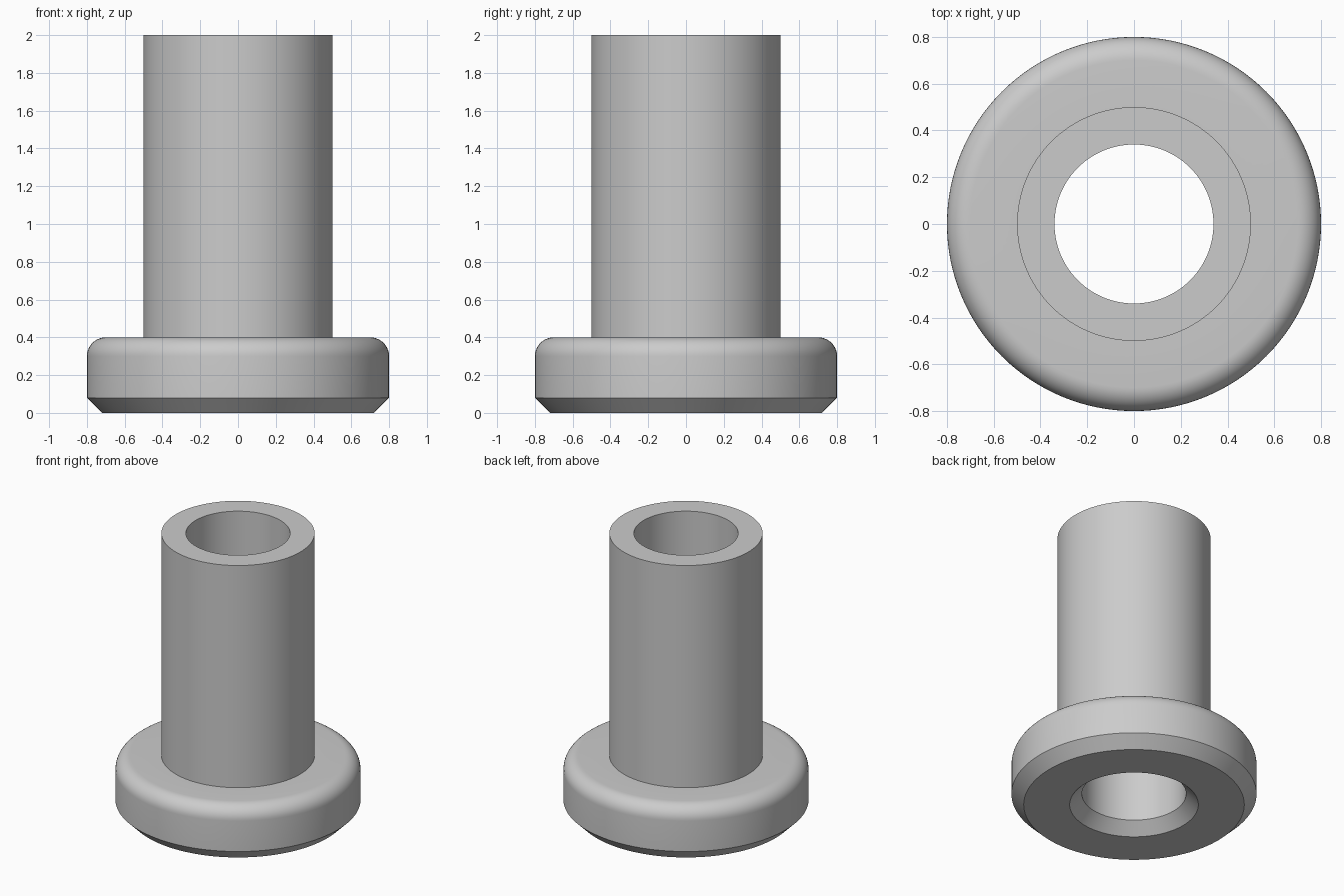
import bpy
import bmesh
from math import cos, sin, pi, radians

SEGMENTS = 128
BORE, TUBE, FLANGE = 0.34, 0.5, 0.8
FLANGE_TOP, HEIGHT = 0.4, 2.0
CHAMFER, FILLET = 0.08, 0.1
FILLET_STEPS = 10

cube = bpy.data.objects.get("Cube")
if cube:
    bpy.data.objects.remove(cube, do_unlink=True)


def make_material(name, rgb):
    mat = bpy.data.materials.new(name)
    mat.use_nodes = True
    colour = (*rgb, 1.0)
    mat.diffuse_color = colour
    mat.node_tree.nodes["Principled BSDF"].inputs["Base Color"].default_value = colour
    return mat


def revolve(name, profile, mat):
    """Spin a closed (radius, height) profile around z into a smooth solid."""
    bm = bmesh.new()
    verts = [bm.verts.new((r, 0, z)) for r, z in profile]
    edges = [bm.edges.new((v, verts[i - 1])) for i, v in enumerate(verts)]
    bmesh.ops.spin(bm, geom=verts + edges, cent=(0, 0, 0), axis=(0, 0, 1),
                   angle=2 * pi, steps=SEGMENTS, use_merge=True)
    bmesh.ops.remove_doubles(bm, verts=bm.verts[:], dist=1e-5)
    bmesh.ops.recalc_face_normals(bm, faces=bm.faces[:])
    mesh = bpy.data.meshes.new(name)
    bm.to_mesh(mesh)
    bm.free()
    mesh.materials.append(mat)
    obj = bpy.data.objects.new(name, mesh)
    bpy.context.collection.objects.link(obj)
    bpy.ops.object.select_all(action="DESELECT")
    obj.select_set(True)
    bpy.context.view_layer.objects.active = obj
    bpy.ops.object.shade_smooth_by_angle(angle=radians(30))
    return obj


# Countersunk bore and chamfered underside
profile = [(BORE, CHAMFER), (BORE + CHAMFER, 0),
           (FLANGE - CHAMFER, 0), (FLANGE, CHAMFER)]

# Rounded upper rim of the flange
for i in range(FILLET_STEPS + 1):
    a = pi / 2 * i / FILLET_STEPS
    profile.append((FLANGE - FILLET + FILLET * cos(a),
                    FLANGE_TOP - FILLET + FILLET * sin(a)))

# Tube wall and open top
profile += [(TUBE, FLANGE_TOP), (TUBE, HEIGHT), (BORE, HEIGHT)]

revolve("flanged_bushing", profile, make_material("light grey", (0.6, 0.6, 0.6)))
